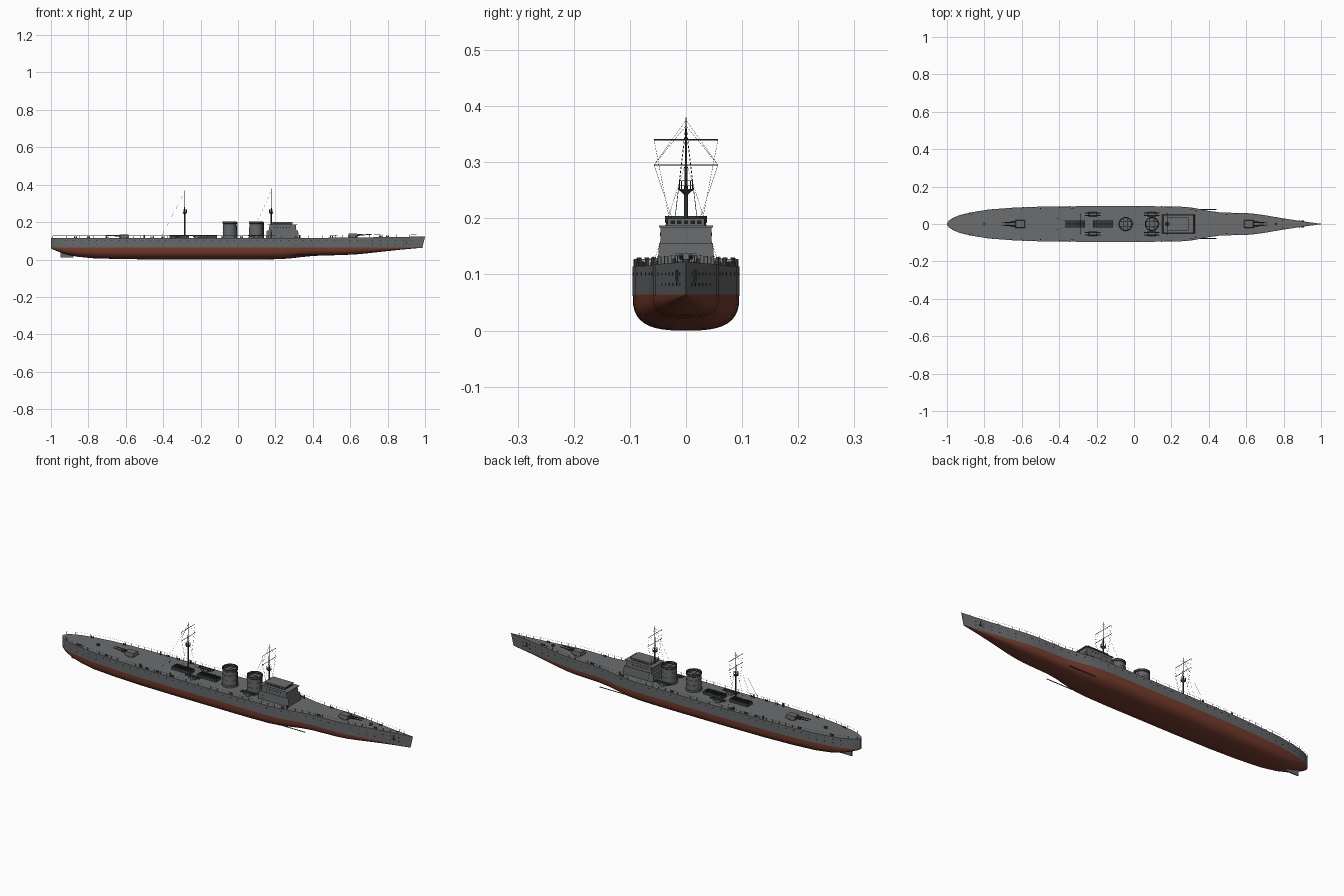
import bpy, bmesh, math
from mathutils import Vector, Matrix

if "Cube" in bpy.data.objects:
    bpy.data.objects.remove(bpy.data.objects["Cube"])

def mat(name, r, g, b):
    m = bpy.data.materials.new(name)
    m.diffuse_color = (r, g, b, 1)
    m.use_nodes = True
    m.node_tree.nodes["Principled BSDF"].inputs["Base Color"].default_value = m.diffuse_color
    return m

HULL = mat("hull_grey", 0.135, 0.14, 0.145)
DECK = mat("deck_grey", 0.15, 0.153, 0.158)
RED = mat("bottom_red", 0.18, 0.045, 0.027)
DARK = mat("dark_grey", 0.05, 0.055, 0.058)
BLACK = mat("black", 0.012, 0.014, 0.015)
WL, DZ = 0.064, 0.114            # waterline and deck height

# ---------- helpers ----------
def finish(name, bm, *mats, smooth=True):
    bmesh.ops.recalc_face_normals(bm, faces=bm.faces)
    me = bpy.data.meshes.new(name)
    for f in bm.faces:
        f.smooth = smooth
    bm.to_mesh(me)
    bm.free()
    if smooth:
        me.set_sharp_from_angle(angle=math.radians(35))
    ob = bpy.data.objects.new(name, me)
    for m in mats:
        me.materials.append(m)
    bpy.context.collection.objects.link(ob)
    return ob

def rod(bm, a, b, r, r2=None, n=8):
    a, b = Vector(a), Vector(b)
    d = b - a
    m = Matrix.Translation((a + b) / 2) @ d.to_track_quat('Z', 'Y').to_matrix().to_4x4()
    bmesh.ops.create_cone(bm, cap_ends=True, segments=n, radius1=r,
                          radius2=r if r2 is None else r2, depth=d.length, matrix=m)

def box(bm, x0, x1, y0, y1, z0, z1, tx=0.0, ty=0.0):
    """Box whose top is drawn in by tx, ty."""
    lo = [bm.verts.new(p) for p in ((x0, y0, z0), (x1, y0, z0), (x1, y1, z0), (x0, y1, z0))]
    hi = [bm.verts.new(p) for p in ((x0 + tx, y0 + ty, z1), (x1 - tx, y0 + ty, z1),
                                    (x1 - tx, y1 - ty, z1), (x0 + tx, y1 - ty, z1))]
    bm.faces.new(lo[::-1])
    bm.faces.new(hi)
    for i in range(4):
        j = (i + 1) % 4
        bm.faces.new((lo[i], lo[j], hi[j], hi[i]))

def lathe(bm, x, y, prof, n=32):
    rings = [[bm.verts.new((x + r * math.cos(2 * math.pi * k / n), y + r * math.sin(2 * math.pi * k / n), z))
              for k in range(n)] for r, z in prof]
    for a, b in zip(rings, rings[1:]):
        for k in range(n):
            bm.faces.new((a[k], a[(k + 1) % n], b[(k + 1) % n], b[k]))
    bm.faces.new(rings[-1])

# ---------- hull: stations of (x, half beam, keel height) ----------
ST = [(-1, .004, .060), (-.99, .018, .054), (-.96, .037, .042), (-.92, .051, .028), (-.86, .064, .015),
      (-.78, .077, .007), (-.65, .087, .003), (-.5, .093, .001), (-.3, .095, 0), (.1, .095, 0), (.22, .094, .002),
      (.28, .091, .006), (.33, .084, .012), (.4, .070, .019), (.46, .062, .022), (.52, .060, .023),
      (.6, .0585, .026), (.65, .054, .029), (.7, .047, .034), (.78, .033, .043), (.89, .016, .054), (1, .0012, .063)]

def lerp_at(x, k):
    for a, b in zip(ST, ST[1:]):
        if x <= b[0]:
            return a[k] + (b[k] - a[k]) * (x - a[0]) / (b[0] - a[0])
    return ST[-1][k]

def half(x):
    return lerp_at(x, 1)

def deck(x):
    return DZ + 0.009 * max(0, (x - .1) / .9) ** 1.5

bm = bmesh.new()
rings = []
for x, w, zb in ST:
    side = [(w, deck(x)), (w, WL)]
    for i in range(1, 11):
        t = math.pi / 2 * i / 10
        side.append((w * max(0, math.cos(t)) ** .68, WL - (WL - zb) * math.sin(t) ** .68))
    side[-1] = (0, zb)
    loop = side + [(-y, z) for y, z in side[-2::-1]]
    rake = lambda z: -.014 * (deck(1) - z) / .06 * max(0, (x - .8) / .2)   # raked stem
    rings.append([bm.verts.new((x + rake(z), y, z)) for y, z in loop])
for a, b in zip(rings, rings[1:]):
    for k in range(len(a)):
        f = bm.faces.new((a[k], b[k], b[(k + 1) % len(a)], a[(k + 1) % len(a)]))
        if k == len(a) - 1:
            f.material_index = 1
        elif 0 < k < len(a) - 2:
            f.material_index = 2
bm.faces.new(rings[0])
bm.faces.new(rings[-1])
finish("hull", bm, HULL, DECK, RED)

# rudder and side rods under the forebody
bm = bmesh.new()
box(bm, -.95, -.88, -.003, .003, .01, .045)
finish("rudder", bm, HULL, smooth=False)
bm = bmesh.new()
for s in (1, -1):
    rod(bm, (.29, s * .077, .025), (.44, s * .077, .025), .002)
finish("side_rods", bm, DARK)

# portholes and anchors
bm = bmesh.new()
for s in (1, -1):
    for i in range(46):
        x = -.92 + i * .041
        for z in ((.101, .082) if x > .72 or x < -.75 else (.101,)):
            y = half(x)
            rod(bm, (x, s * (y - .003), z), (x, s * (y + .0006), z), .0026)
finish("portholes", bm, BLACK)
bm = bmesh.new()
for s in (1, -1):
    y = half(.9)
    rod(bm, (.9, s * (y + .002), .108), (.9, s * (y + .002), .088), .002)
    box(bm, .892, .908, s * y - .001 * s, s * (y + .003), .086, .090)
finish("anchors", bm, DARK)

# deck edge railing
bm = bmesh.new()
xs = [-.99 + i * .036 for i in range(55)]
for s in (1, -1):
    pts = [Vector((x, s * max(0, half(x) - .002), deck(x))) for x in xs]
    up = Vector((0, 0, .013))
    for p in pts:
        rod(bm, p, p + up, .0007, n=5)
    for p, q in zip(pts, pts[1:]):
        rod(bm, p + up, q + up, .0003, n=3)
finish("railing", bm, HULL)

# ---------- bridge ----------
bm = bmesh.new()
box(bm, .15, .325, -.051, .051, DZ, .155, .004, .003)
box(bm, .165, .312, -.046, .046, .155, .184, .003, .001)
box(bm, .18, .29, -.033, .033, .187, .199)
finish("bridge", bm, HULL, smooth=False)
bm = bmesh.new()
box(bm, .158, .318, -.048, .048, .184, .187)
box(bm, .176, .295, -.035, .035, .199, .201)
finish("bridge_roofs", bm, DECK, smooth=False)
bm = bmesh.new()
for i in range(5):                               # front windows
    y = -.024 + i * .012
    box(bm, .289, .2908, y - .004, y + .004, .190, .196)
for s in (1, -1):                                # side windows and lower ports
    for i in range(6):
        x = .195 + i * .016
        box(bm, x - .005, x + .005, s * .0325, s * .0338, .190, .196)
        rod(bm, (x, s * .044, .172), (x, s * .0464, .172), .003)
finish("bridge_windows", bm, BLACK, smooth=False)

# ---------- funnels ----------
for i, x in enumerate((-.045, .096)):
    tag = ("aft", "fore")[i]
    bm = bmesh.new()
    lathe(bm, x, 0, [(.040, DZ), (.040, .122), (.0365, .124), (.0355, .192)])
    for z in (.145, .17):
        lathe(bm, x, 0, [(.036, z), (.0372, z), (.0372, z + .003), (.036, z + .003)])
    finish(tag + "_funnel", bm, HULL)
    bm = bmesh.new()
    lathe(bm, x, 0, [(.0355, .191), (.0375, .193), (.0375, .204), (.034, .204), (.032, .188)])
    for s in (-1, 1):                            # cage bars over the mouth
        rod(bm, (x - .03, s * .012, .203), (x + .03, s * .012, .203), .0008)
        rod(bm, (x + s * .012, -.03, .203), (x + s * .012, .03, .203), .0008)
    finish(tag + "_funnel_cap", bm, DARK)
    bm = bmesh.new()
    rod(bm, (x + .039, 0, DZ), (x + .039, 0, .2), .003)
    finish(tag + "_steam_pipe", bm, DARK)

# ---------- masts with yards, lookout and rigging ----------
for tag, x, top, foot in (("main", -.285, .37, -.415), ("fore", .178, .38, .065)):
    bm = bmesh.new()
    rod(bm, (x, 0, DZ), (x, 0, .27), .0045, .003)
    rod(bm, (x, 0, .265), (x, 0, top), .0026, .001)
    for z in (.34, .295):
        rod(bm, (x, -.057, z), (x, .057, z), .0011)
    lathe(bm, x, 0, [(.004, .243), (.012, .25), (.012, .252)], 12)
    for k in range(8):
        a, b = k * math.pi / 4, (k + 1) * math.pi / 4
        p = Vector((x + .0115 * math.cos(a), .0115 * math.sin(a), .25))
        q = Vector((x + .0115 * math.cos(b), .0115 * math.sin(b), .25))
        rod(bm, p, p + Vector((0, 0, .017)), .0006, n=4)
        for h in (.009, .017):
            rod(bm, p + Vector((0, 0, h)), q + Vector((0, 0, h)), .0005, n=4)
    finish(tag + "_mast", bm, DARK)
    bm = bmesh.new()
    for s in (1, -1):
        rod(bm, (x, 0, top - .005), (x, s * .057, .295), .0003, n=3)
        rod(bm, (x, s * .057, .34), (x, s * .03, .2), .0003, n=3)
        rod(bm, (x, s * .057, .295), (x, s * .025, .2), .0003, n=3)
        rod(bm, (x, 0, top - .01), (foot, s * .03, DZ), .0003, n=3)
        rod(bm, (x, 0, .3), (x, s * .06, DZ), .0003, n=3)
    finish(tag + "_rigging", bm, BLACK)

# ---------- deck gratings behind the funnels ----------
bm, bars = bmesh.new(), bmesh.new()
for x0, x1 in ((-.366, -.262), (-.22, -.112)):
    box(bm, x0, x1, -.02, .02, DZ, .128)
    for i in range(9):
        x = x0 + .006 + (x1 - x0 - .012) * i / 8
        box(bars, x - .0015, x + .0015, -.019, .019, .128, .131)
    box(bars, x0, x1, -.0015, .0015, .128, .1315)
finish("gratings", bm, DARK, smooth=False)
finish("grating_bars", bars, BLACK, smooth=False)

# ---------- main gun mounts ----------
for tag, x, d in (("aft", -.61, -1), ("fore", .615, 1)):
    z = deck(x)
    bm = bmesh.new()
    lathe(bm, x, 0, [(.024, z - .002), (.024, z + .004)], 24)
    a, b = sorted((x - d * .028, x + d * .026))
    box(bm, a, b, -.021, .021, z + .004, z + .02, .004, .003)
    finish(tag + "_gun_house", bm, HULL)
    bm = bmesh.new()
    for s in (1, -1):
        rod(bm, (x + d * .02, s * .009, z + .013), (x + d * .05, s * .009, z + .014), .0042)
        rod(bm, (x + d * .05, s * .009, z + .014), (x + d * .098, s * .009, z + .016), .0028, .002)
    finish(tag + "_gun_barrels", bm, DARK)

# ---------- twin side mounts ----------
bm, tubes = bmesh.new(), bmesh.new()
for x in (-.22, .095):
    for s in (1, -1):
        y = s * .052
        rod(bm, (x, y, DZ), (x, y, .121), .012, n=16)
        box(bm, x - .022, x + .022, y - .011, y + .011, .121, .129, .003, .002)
        for o in (-.007, .007):
            rod(tubes, (x - .042, y + o, .129), (x + .042, y + o, .129), .003)
finish("side_mount_bases", bm, HULL)
finish("side_mount_tubes", tubes, DARK)

# ---------- bollards, vents and small posts ----------
bm = bmesh.new()
for x in (-.87, -.7, -.46, -.4, -.32, .02, .31, .5, .8):
    for s in (1, -1):
        y = s * (half(x) - .009)
        for o in (-.005, .005):
            rod(bm, (x + o, y, deck(x) - .001), (x + o, y, deck(x) + .008), .003)
for x in (-.5, -.33, .33):
    for s in (1, -1):
        rod(bm, (x, s * .083 if x < 0 else s * .07, DZ), (x, s * .083 if x < 0 else s * .07, .13), .004)
rod(bm, (.76, 0, .118), (.76, 0, .128), .007, n=12)
rod(bm, (-.8, 0, DZ), (-.8, 0, .122), .008, n=12)
finish("deck_fittings", bm, DARK)
